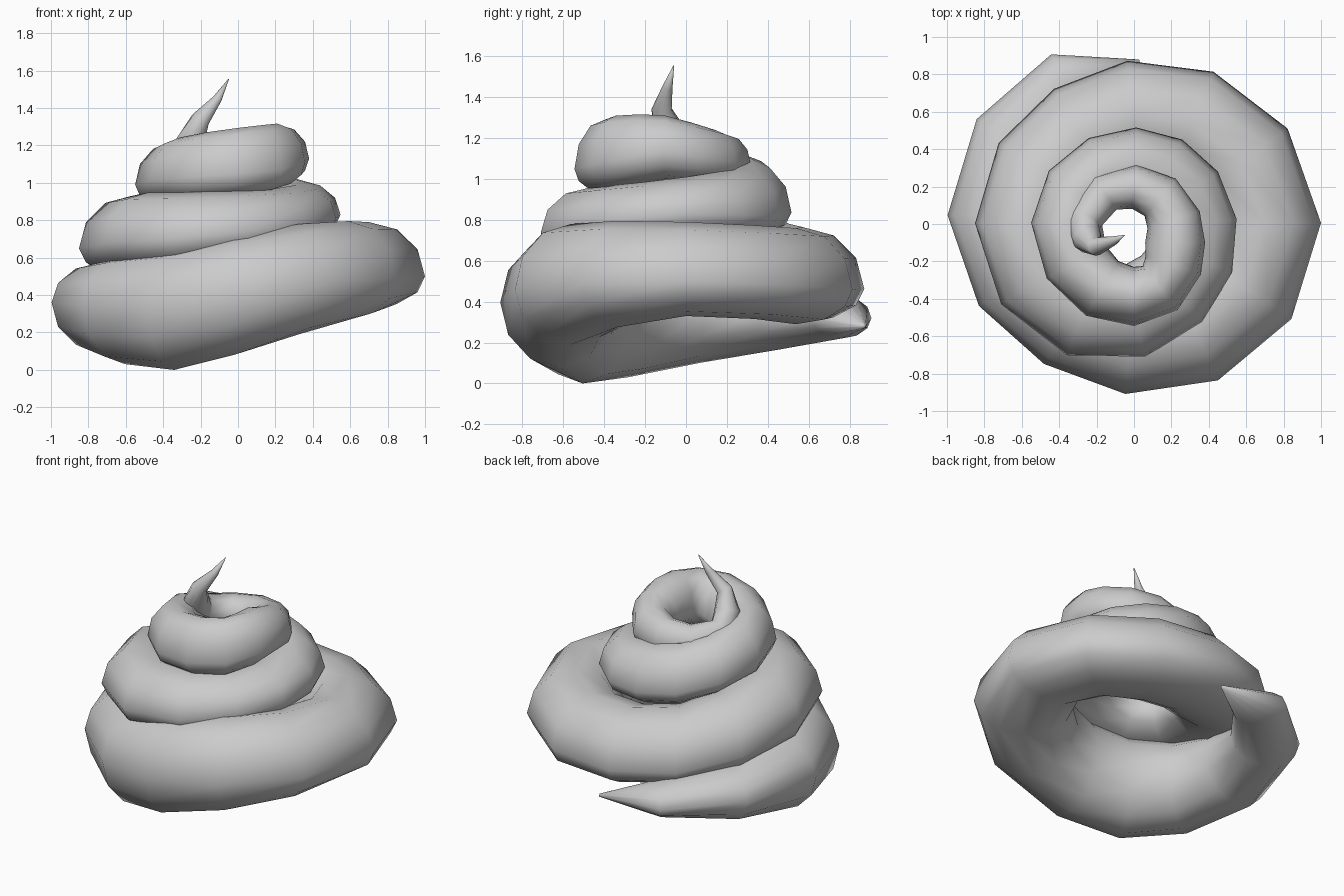
import bpy, bmesh, math
from mathutils import Vector

if "Cube" in bpy.data.objects:
    bpy.data.objects.remove(bpy.data.objects["Cube"])

SIDES = 12

# Coil keys every 60 degrees from 120:
# outer radius, height of widest line, rise above it, drop below it, half width
keys = [
    (1.01, .32, .11, .10, .17), (1.00, .36, .21, .26, .26), (.89, .34, .30, .34, .28),
    (.95, .46, .32, .27, .30), (1.00, .50, .29, .17, .30), (.92, .46, .30, .17, .30),
    (.84, .49, .30, .15, .30), (.85, .65, .28, .15, .28), (.79, .70, .25, .15, .26),
    (.64, .78, .19, .14, .24), (.55, .83, .18, .12, .22), (.52, .82, .24, .12, .22),
    (.52, .87, .25, .12, .20), (.55, .99, .22, .12, .19), (.51, 1.03, .24, .12, .17),
    (.43, 1.07, .24, .12, .15), (.38, 1.13, .18, .13, .16), (.41, 1.08, .16, .11, .13),
    (.42, 1.07, .13, .10, .11),
]


def key(i):
    return keys[max(0, min(i, len(keys) - 1))]


# Path of the coil: a ring every 30 degrees as (centre, rise, drop, half width)
path = [(Vector((.03, .87, .28)), .01, .01, .01)]     # flattened tail end
for n in range(2 * len(keys) - 1):
    i = n // 2
    v = key(i)
    if n % 2:
        v = [(9 * (b + c) - a - d) / 16
             for a, b, c, d in zip(key(i - 1), key(i), key(i + 1), key(i + 2))]
    outer, z, rise, drop, w = v
    a = math.radians(120 + 30 * n - min(5, max(0, 12 - 2 * n)))
    shift = -.1 * max(0, min(1, (n - 26) / 4))        # top turn sits slightly forward
    d = outer - w
    path.append((Vector((d * math.cos(a), d * math.sin(a) + shift, z)), rise, drop, w))

# Curled tip
for co, r in (((-.28, .01, 1.12), .10), ((-.25, -.08, 1.22), .08),
              ((-.20, -.12, 1.34), .05), ((-.11, -.09, 1.45), .025),
              ((-.05, -.06, 1.555), .002)):
    path.append((Vector(co), r, r, r))

# Sweep the flat-bottomed oval section along the path
bm = bmesh.new()
rings = []
up = Vector((0, 0, 1))
for i, (p, rise, drop, w) in enumerate(path):
    t = path[min(i + 1, len(path) - 1)][0] - path[max(i - 1, 0)][0]
    if i < len(path) - 5:
        t.z = 0                                       # coil sections stay upright
    t.normalize()
    side = t.cross(up).normalized()
    nrm = side.cross(t)
    ring = []
    for k in range(SIDES):
        b = math.tau * k / SIDES
        s = math.sin(b)
        ring.append(bm.verts.new(p + w * math.cos(b) * side
                                 + (rise if s > 0 else drop) * s * nrm))
    rings.append(ring)
for A, B in zip(rings, rings[1:]):
    for k in range(SIDES):
        j = (k + 1) % SIDES
        bm.faces.new((A[k], A[j], B[j], B[k]))
bm.faces.new(rings[0])
bm.faces.new(rings[-1])
bmesh.ops.recalc_face_normals(bm, faces=bm.faces)
for f in bm.faces:
    f.smooth = True

mesh = bpy.data.meshes.new("coiled_swirl")
bm.to_mesh(mesh)
bm.free()
obj = bpy.data.objects.new("coiled_swirl", mesh)
bpy.context.collection.objects.link(obj)
